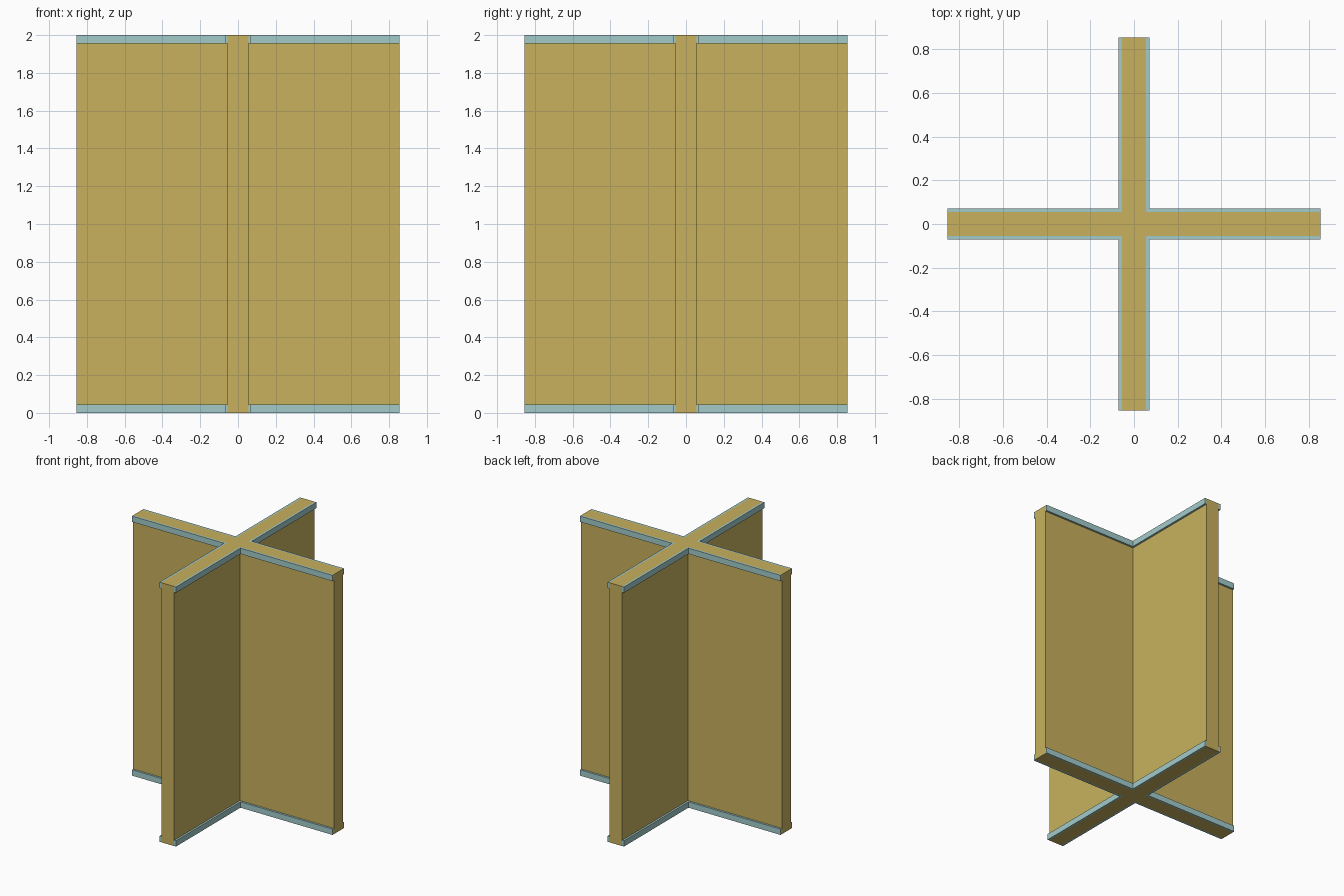
import bpy, bmesh

if "Cube" in bpy.data.objects:
    bpy.data.objects.remove(bpy.data.objects["Cube"])

L, W, T, H, B = 0.855, 0.055, 0.07, 2.0, 0.045  # arm reach, wall half, trim half, height, band height


def material(name, col):
    m = bpy.data.materials.new(name)
    m.diffuse_color = (*col, 1)
    m.use_nodes = True
    m.node_tree.nodes["Principled BSDF"].inputs["Base Color"].default_value = m.diffuse_color
    return m


tan = material("tan board", (0.58, 0.44, 0.112))
blue = material("pale blue trim", (0.37, 0.60, 0.60))


def prism(name, outline, z0, z1, mat):
    """Extrude a flat outline from z0 up to z1."""
    bm = bmesh.new()
    face = bm.faces.new([bm.verts.new((x, y, z0)) for x, y in outline])
    top = bmesh.ops.extrude_face_region(bm, geom=[face])["geom"]
    bmesh.ops.translate(bm, vec=(0, 0, z1 - z0),
                        verts=[v for v in top if isinstance(v, bmesh.types.BMVert)])
    bmesh.ops.recalc_face_normals(bm, faces=bm.faces)
    me = bpy.data.meshes.new(name)
    bm.to_mesh(me)
    bm.free()
    me.materials.append(mat)
    ob = bpy.data.objects.new(name, me)
    bpy.context.collection.objects.link(ob)
    return ob


# crossed walls: one quadrant of the plus outline turned four times
outline, quarter = [], [(L, -W), (L, W), (W, W)]
for _ in range(4):
    outline += quarter
    quarter = [(-y, x) for x, y in quarter]
prism("crossed_walls", outline, 0, H, tan)

# L-shaped trim strips in each inner corner, at the bottom and the top
for level, z in (("bottom", 0), ("top", H - B)):
    strip = [(W, W), (L, W), (L, T), (T, T), (T, L), (W, L)]
    for i in range(4):
        prism(f"{level}_trim_{i + 1}", strip, z, z + B, blue)
        strip = [(-y, x) for x, y in strip]
